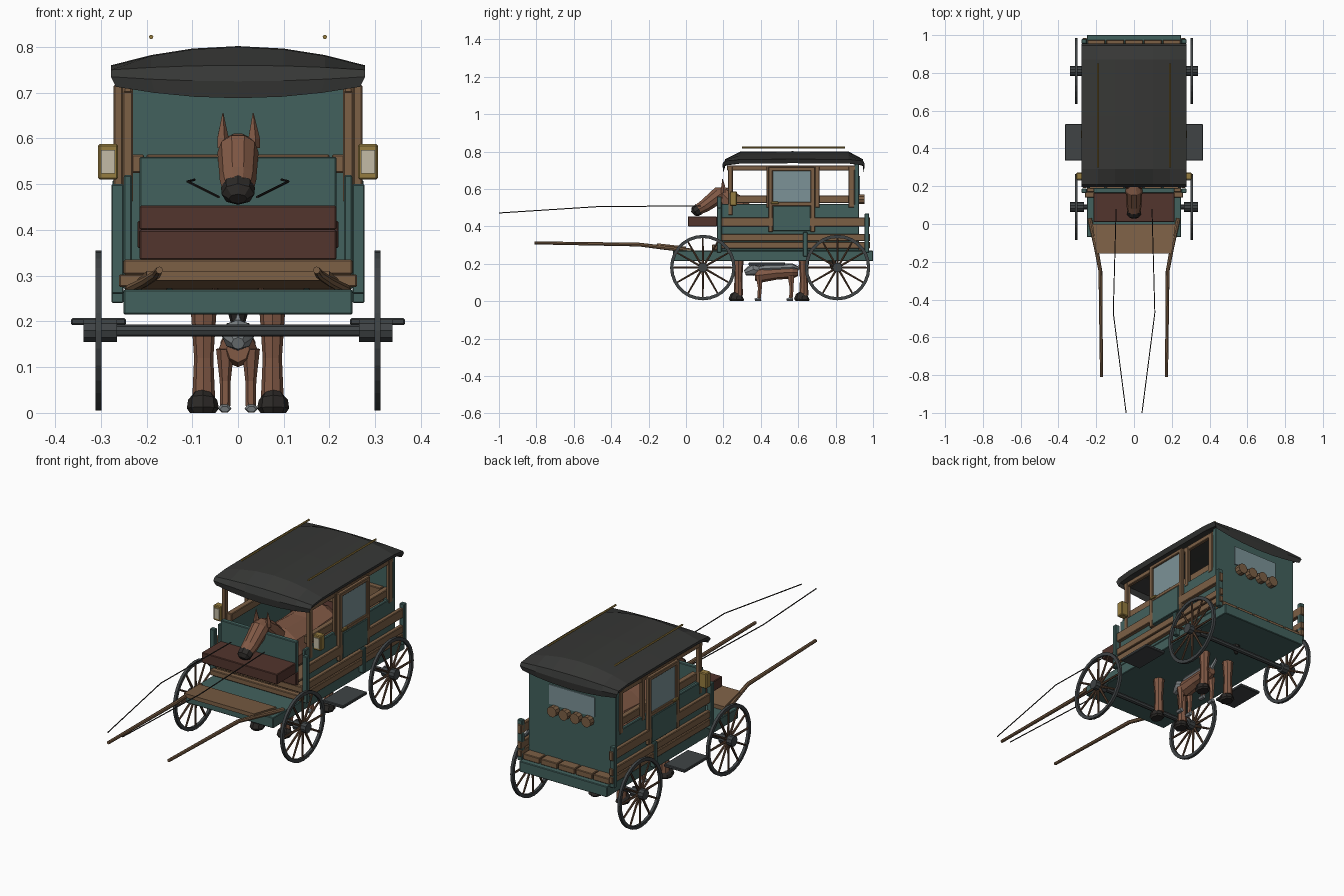
import bpy, bmesh, math
from mathutils import Vector

if "Cube" in bpy.data.objects:
    bpy.data.objects.remove(bpy.data.objects["Cube"])


def material(name, r, g, b):
    m = bpy.data.materials.new(name)
    m.diffuse_color = (r, g, b, 1)
    m.use_nodes = True
    m.node_tree.nodes["Principled BSDF"].inputs["Base Color"].default_value = m.diffuse_color
    return m


TEAL = material("teal_paint", .055, .12, .11)
WOOD = material("wood", .2, .115, .06)
DARK = material("dark_metal", .05, .057, .06)
ROOF = material("roof_canvas", .037, .038, .036)
SEAT = material("leather", .085, .035, .026)
GLASS = material("glass", .2, .29, .31)
GOLD = material("brass", .3, .2, .05)
CREAM = material("lamp_glass", .55, .5, .38)
COAT = material("brown_coat", .22, .1, .06)
HAIR = material("dark_hair", .025, .022, .02)
GREY = material("grey_coat", .2, .22, .23)
SPOKE = material("spoke_wood", .11, .06, .035)


def finish(name, bm, mat, bevel=0):
    bmesh.ops.recalc_face_normals(bm, faces=bm.faces)
    me = bpy.data.meshes.new(name)
    bm.to_mesh(me)
    bm.free()
    me.materials.append(mat)
    ob = bpy.data.objects.new(name, me)
    bpy.context.collection.objects.link(ob)
    if bevel:
        mod = ob.modifiers.new("bevel", "BEVEL")
        mod.width = bevel
        mod.segments = 1
    return ob


def box(name, x, y, z, mat, bevel=.003):
    """Box from (min, max) pairs."""
    bm = bmesh.new()
    bmesh.ops.create_cube(bm, size=1)
    for v in bm.verts:
        v.co = [(a + b) / 2 + c * abs(b - a) for (a, b), c in zip((x, y, z), v.co)]
    return finish(name, bm, mat, bevel)


def sides(name, x, y, z, mat, bevel=.003):
    """The same box on both sides of the wagon."""
    for s, tag in ((-1, "left"), (1, "right")):
        box(f"{name}_{tag}", (s * x[0], s * x[1]), y, z, mat, bevel)


def add_tube(bm, pts, radii, n):
    """Loft through points; each radius is r or (width, depth)."""
    pts = [Vector(p) for p in pts]
    rings = []
    for i, p in enumerate(pts):
        t = (pts[min(i + 1, len(pts) - 1)] - pts[max(i - 1, 0)]).normalized()
        ref = Vector((0, 1, 0)) if abs(t.x) > .9 else Vector((1, 0, 0))
        u = (ref - t * ref.dot(t)).normalized()
        v = t.cross(u)
        r = radii[i] if isinstance(radii, (list, tuple)) else radii
        a, b = r if isinstance(r, tuple) else (r, r)
        rings.append([bm.verts.new(p + u * a * math.cos(2 * math.pi * k / n)
                                   + v * b * math.sin(2 * math.pi * k / n)) for k in range(n)])
    for A, B in zip(rings, rings[1:]):
        for k in range(n):
            bm.faces.new((A[k], A[(k + 1) % n], B[(k + 1) % n], B[k]))
    bm.faces.new(rings[0])
    bm.faces.new(rings[-1])


def tube(name, pts, radii, mat, n=8):
    bm = bmesh.new()
    add_tube(bm, pts, radii, n)
    return finish(name, bm, mat)


# Chassis, floor boards and foot board
box("chassis", (-.25, .25), (-.07, 1), (.215, .27), TEAL)
for i in range(5):
    x = -.25 + i * .1
    box("floor_board", (x + .003, x + .097), (.0 + .15, .975), (.27, .3), WOOD)
box("front_beam", (-.26, .26), (.14, .17), (.275, .303), WOOD)
box("front_sill", (-.25, .25), (.17, .19), (.303, .335), WOOD)
bm = bmesh.new()
for y, w, z in ((-.155, .2, .29), (0, .22, .272)):
    for dz in (0, .02):
        for s in (-1, 1):
            bm.verts.new((s * w, y, z + dz))
bmesh.ops.convex_hull(bm, input=bm.verts)
finish("foot_board", bm, WOOD)

# Cabin walls, posts and rails
box("back_wall", (-.25, .25), (.9, .925), (.27, .735), TEAL)
sides("side_panel", (.232, .25), (.19, .92), (.27, .52), TEAL)
for z in ((.283, .317), (.323, .36), (.4, .448)):
    sides("side_rail", (.25, .272), (.19, .985), z, WOOD)
sides("window_sill", (.205, .235), (.24, .9), (.525, .565), WOOD)
sides("top_beam", (.232, .25), (.22, .91), (.7, .725), WOOD)
sides("front_post", (.23, .252), (.225, .25), (.46, .72), WOOD)
for y in (.43, .69):
    sides("middle_post", (.235, .252), (y, y + .025), (.5, .72), WOOD)
sides("rear_post", (.235, .252), (.868, .9), (.5, .72), WOOD)
for y, z in ((.165, (.26, .5)), (.625, (.24, .37)), (.955, (.26, .47))):
    sides("rail_stake", (.25, .277), (y, y + .024), z, TEAL)

# Doors
sides("door_lower_panel", (.25, .274), (.465, .665), (.375, .51), TEAL)
sides("door_glass", (.258, .264), (.465, .665), (.53, .7), GLASS, 0)
for y in (.44, .665):
    sides("door_stile", (.252, .272), (y, y + .024), (.37, .715), WOOD)
for z in (.51, .697):
    sides("door_bar", (.252, .272), (.44, .689), (z, z + .02), WOOD)
sides("door_handle", (.27, .28), (.455, .495), (.52, .532), GOLD, .002)

# Rear window and round caps below it
box("rear_window", (-.13, .13), (.924, .93), (.57, .67), GLASS, 0)
for i in range(4):
    x = -.0975 + i * .065
    tube("rear_cap", [(x, .92, .545), (x, .955, .545)], .027, WOOD, 10)

# Driver seat and inner bench
box("driver_seat", (-.215, .215), (.01, .165), (.4, .453), SEAT)
box("seat_back", (-.215, .215), (.165, .19), (.4, .56), TEAL)
box("seat_base", (-.215, .215), (.165, .19), (.335, .4), SEAT)
box("rear_bench", (-.22, .22), (.74, .88), (.36, .42), SEAT)
box("rear_bench_back", (-.2, .2), (.87, .9), (.42, .565), WOOD)

# Domed roof with down-turned ends
bm = bmesh.new()
xs = [-.278, -.19, -.1, 0, .1, .19, .278]
rows = ((.195, .735, -.01), (.21, .75, .01), (.29, .758, .042), (.57, .76, .042),
        (.87, .758, .042), (.945, .75, .01), (.955, .735, -.01))
top, low = [], []
for y, z, rise in rows:
    top.append([bm.verts.new((x, y, z + rise * (1 - (x / .278) ** 2))) for x in xs])
    low.append([bm.verts.new((x * .96, min(max(y, .2), .95),
                              z - .022 + (rise - .015) * (1 - (x / .278) ** 2))) for x in xs])
for G in (top, low):
    for A, B in zip(G, G[1:]):
        for k in range(6):
            bm.faces.new((A[k], A[k + 1], B[k + 1], B[k]))
for k in range(6):
    for j in (0, -1):
        bm.faces.new((top[j][k], top[j][k + 1], low[j][k + 1], low[j][k]))
for j in range(len(rows) - 1):
    for k in (0, -1):
        bm.faces.new((top[j][k], top[j + 1][k], low[j + 1][k], low[j][k]))
finish("roof", bm, ROOF)

# Wheels and axles
for y, tag in ((.09, "front"), (.81, "rear")):
    tube(f"{tag}_axle", [(-.28, y, .18), (.28, y, .18)], .013, DARK)
    for s in (-1, 1):
        bm = bmesh.new()
        n = 28
        prof = [(.158, -.007), (.175, -.007), (.175, .007), (.158, .007)]
        R = [[bm.verts.new((s * .305 + dx, y + r * math.cos(2 * math.pi * k / n),
                            .18 + r * math.sin(2 * math.pi * k / n))) for r, dx in prof] for k in range(n)]
        for k in range(n):
            for j in range(4):
                A, B, m = R[k], R[(k + 1) % n], (j + 1) % 4
                bm.faces.new((A[j], A[m], B[m], B[j]))
        finish(f"{tag}_wheel_rim", bm, DARK)
        bm = bmesh.new()
        for k in range(12):
            a = k * math.pi / 6
            d = Vector((0, math.cos(a), math.sin(a)))
            c = Vector((s * .305, y, .18))
            add_tube(bm, [c + d * .018, c + d * .162], [.007, .005], 6)
        finish(f"{tag}_wheel_spokes", bm, SPOKE)
        tube(f"{tag}_wheel_hub", [(s * .265, y, .18), (s * .338, y, .18)], .026, DARK, 10)

# Steps, lanterns and roof bars
sides("step", (.245, .365), (.335, .53), (.192, .207), DARK)
sides("lantern", (.262, .306), (.235, .272), (.51, .588), GOLD, .004)
sides("lantern_glass", (.269, .299), (.231, .24), (.523, .575), CREAM, 0)
for s in (-1, 1):
    tube("roof_bar", [(s * .19, .3, .822), (s * .19, .85, .822)], .005, GOLD, 6)
    # Shafts and reins
    tube("shaft", [(s * .172, -.81, .312), (s * .178, -.25, .303), (s * .2, -.13, .288), (s * .235, .03, .27)],
         [.008, .01, .011, .012], WOOD)
    tube("rein", [(s * .095, .08, .51), (s * .11, -.47, .506), (s * .042, -1, .472)], .0028, HAIR, 5)
    # Horse legs and ears
    for y in (.28, .63):
        tube("horse_leg", [(s * .075, y, .03), (s * .075, y, .12), (s * .075, y, .25), (s * .075, y + .02, .38)],
             [.025, .021, .03, .045], COAT)
        tube("horse_hoof", [(s * .077, y - .01, 0), (s * .077, y - .01, .01), (s * .077, y - .008, .028),
                            (s * .076, y, .042)], [(.028, .034), (.035, .042), (.032, .036), (.02, .022)], HAIR)
    tube("horse_ear", [(s * .033, .2, .58), (s * .034, .2, .6), (s * .033, .195, .656)], [.015, .014, .001], COAT, 5)

# Horse body, neck, head and tail
tube("horse_body", [(0, .2, .38), (0, .24, .39), (0, .34, .41), (0, .5, .41), (0, .65, .42), (0, .72, .43)],
     [(.06, .05), (.105, .085), (.125, .115), (.12, .11), (.12, .11), (.06, .06)], COAT, 10)
tube("horse_neck", [(0, .3, .44), (0, .24, .53), (0, .19, .58)], [(.07, .09), (.05, .06), (.04, .04)], COAT)
tube("horse_head", [(0, .215, .59), (0, .18, .57), (0, .1, .51), (0, .065, .49)],
     [(.03, .025), (.045, .047), (.04, .036), (.035, .03)], COAT, 10)
tube("horse_muzzle", [(0, .07, .493), (0, .048, .478), (0, .037, .468)], [(.037, .032), (.036, .029), (.02, .014)], HAIR)
tube("horse_tail", [(0, .71, .46), (0, .76, .36), (0, .78, .24), (0, .785, .17)], [.02, .03, .028, .008], HAIR)

# Dog under the wagon
tube("dog_body", [(0, .37, .14), (0, .4, .14), (0, .48, .15), (0, .57, .155), (0, .6, .155)],
     [(.025, .03), (.042, .04), (.038, .035), (.038, .033), (.02, .02)], COAT)
tube("dog_saddle", [(0, .38, .172), (0, .42, .175), (0, .57, .182), (0, .6, .175)],
     [(.02, .012), (.036, .022), (.034, .02), (.015, .01)], GREY)
tube("dog_head", [(0, .39, .165), (0, .36, .17), (0, .335, .16), (0, .315, .152)],
     [.025, (.036, .034), (.026, .024), .014], GREY)
tube("dog_tail", [(0, .59, .17), (0, .625, .2), (0, .63, .215)], [.012, .009, .003], GREY, 6)
for s in (-1, 1):
    for y in (.39, .56):
        tube("dog_leg", [(s * .028, y, .012), (s * .028, y + .005, .07), (s * .028, y, .14)], [.011, .012, .02], COAT, 6)
        tube("dog_paw", [(s * .029, y - .022, .008), (s * .029, y - .012, .01), (s * .029, y + .012, .011)],
             [(.01, .007), (.015, .01), (.012, .01)], GREY, 6)
